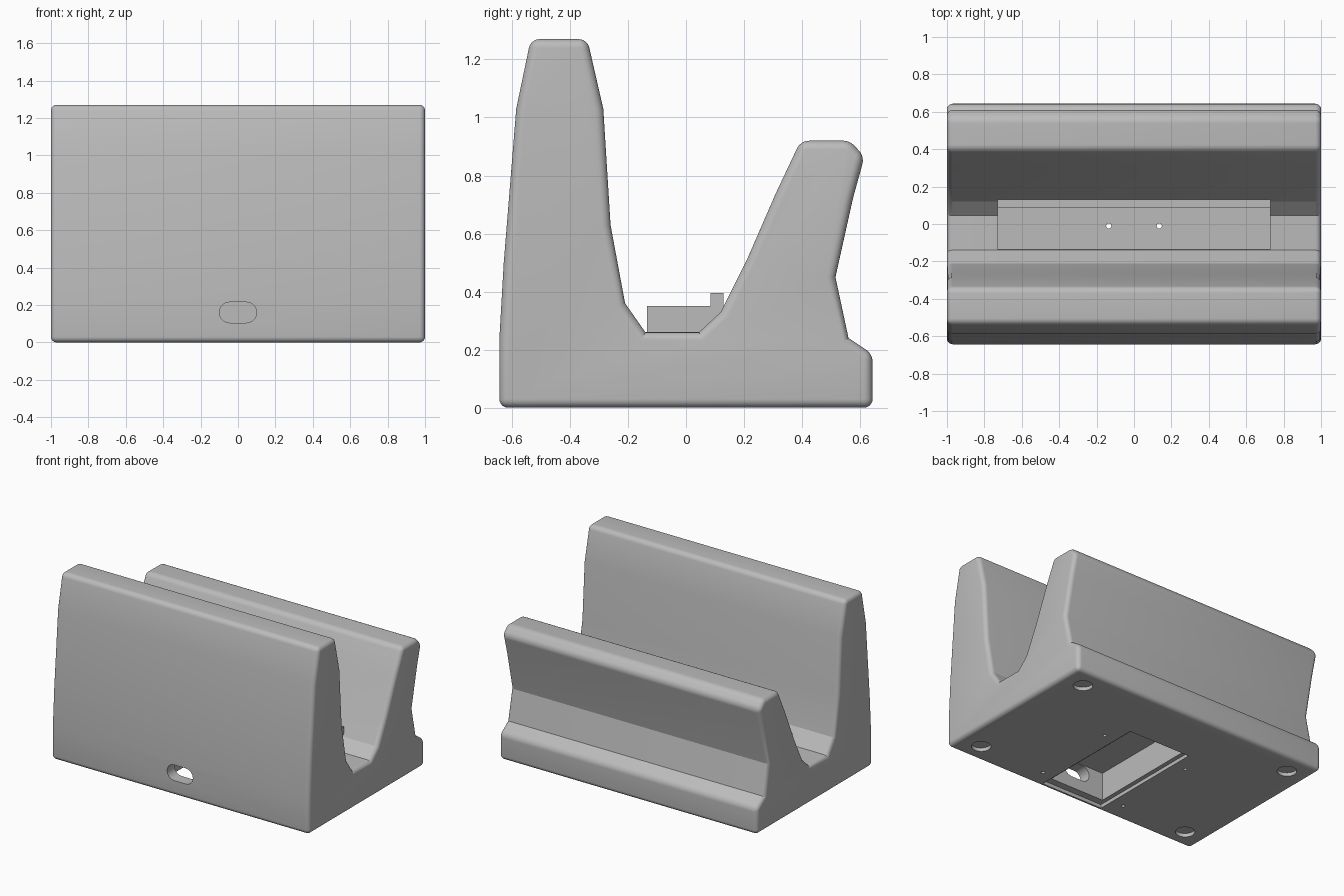
import bpy, bmesh, math
from mathutils import Matrix

cube = bpy.data.objects.get("Cube")
if cube:
    bpy.data.objects.remove(cube, do_unlink=True)

grey = bpy.data.materials.new("plain grey")
grey.use_nodes = True
grey.diffuse_color = (0.5, 0.5, 0.5, 1)
grey.node_tree.nodes["Principled BSDF"].inputs["Base Color"].default_value = (0.5, 0.5, 0.5, 1)


def finish(name, bm):
    bmesh.ops.recalc_face_normals(bm, faces=bm.faces)
    mesh = bpy.data.meshes.new(name)
    bm.to_mesh(mesh)
    bm.free()
    mesh.materials.append(grey)
    obj = bpy.data.objects.new(name, mesh)
    bpy.context.collection.objects.link(obj)
    return obj


def extrude_x(points, half):
    """Sweep a (y, z) profile along x from -half to half."""
    bm = bmesh.new()
    face = bm.faces.new([bm.verts.new((-half, y, z)) for y, z in points])
    res = bmesh.ops.extrude_face_region(bm, geom=[face])
    verts = [v for v in res["geom"] if isinstance(v, bmesh.types.BMVert)]
    bmesh.ops.translate(bm, verts=verts, vec=(2 * half, 0, 0))
    bmesh.ops.recalc_face_normals(bm, faces=bm.faces)
    return bm


def box(x, y0, y1, z0, z1):
    return finish("box_cutter", extrude_x([(y0, z0), (y1, z0), (y1, z1), (y0, z1)], x))


def cylinder(x, y, radius, z0, z1, sides=24):
    bm = bmesh.new()
    bmesh.ops.create_cone(bm, cap_ends=True, segments=sides, radius1=radius, radius2=radius,
                          depth=z1 - z0, matrix=Matrix.Translation((x, y, (z0 + z1) / 2)))
    return finish("round_cutter", bm)


def cable_slot(radius, reach, z):
    """Rounded slot running along y through the front wall."""
    bm = bmesh.new()
    ring = []
    for side in (1, -1):
        for i in range(13):
            a = math.pi * (i / 12 - 0.5)
            ring.append(bm.verts.new((side * (reach + radius * math.cos(a)), -0.8,
                                      z + side * radius * math.sin(a))))
    face = bm.faces.new(ring)
    res = bmesh.ops.extrude_face_region(bm, geom=[face])
    verts = [v for v in res["geom"] if isinstance(v, bmesh.types.BMVert)]
    bmesh.ops.translate(bm, verts=verts, vec=(0, 0.4, 0))
    return finish("cable_cutter", bm)


def cut(target, cutter):
    mod = target.modifiers.new("cut", "BOOLEAN")
    mod.operation = "DIFFERENCE"
    mod.solver = "EXACT"
    mod.object = cutter
    bpy.context.view_layer.objects.active = target
    bpy.ops.object.modifier_apply(modifier=mod.name)


def remove(cutters):
    for c in cutters:
        bpy.data.objects.remove(c, do_unlink=True)


# Stand body: tall front wall, trough and lower back wall
profile = [(-.643, 0), (.643, 0), (.643, .185), (.56, .24), (.515, .45), (.575, .72),
           (.615, .865), (.565, .92), (.395, .92), (.31, .74), (.21, .51), (.12, .33),
           (.045, .26), (-.14, .26), (-.21, .36), (-.26, .63), (-.285, 1.03),
           (-.34, 1.27), (-.535, 1.27), (-.585, 1.03), (-.628, .5), (-.643, .24)]
bm = extrude_x(profile, 1)


def rounded(edge):
    along_x = abs(edge.verts[0].co.x - edge.verts[1].co.x) > 1
    return not along_x or edge.calc_face_angle_signed() > math.radians(40)


bmesh.ops.bevel(bm, geom=[e for e in bm.edges if rounded(e)], offset=0.03,
                offset_type="OFFSET", segments=6, profile=0.5, affect="EDGES",
                clamp_overlap=False)
body = finish("stand_body", bm)

# Device rest in the trough, with a raised rear lip
rest = finish("device_rest", extrude_x(
    [(-.135, .24), (.13, .24), (.13, .395), (.085, .395), (.085, .35), (-.135, .35)], 0.73))

# Underside: lid rebate, cavity, cable slot, foot recesses and screw holes
cutters = [box(0.24, -0.61, 0.25, -0.1, 0.025), box(0.21, -0.56, 0.22, -0.1, 0.22),
           cable_slot(0.055, 0.045, 0.16)]
for sx in (-1, 1):
    for y in (-0.5, 0.5):
        cutters.append(cylinder(sx * 0.84, y, 0.062, -0.1, 0.025, 32))
    for y in (-0.5, 0.107):
        cutters.append(cylinder(sx * 0.33, y, 0.012, -0.1, 0.1, 12))
pins = [cylinder(sx * 0.135, -0.01, 0.014, -0.1, 0.6, 16) for sx in (-1, 1)]
for c in cutters + pins:
    cut(body, c)
for c in pins:
    cut(rest, c)
remove(cutters + pins)

# Smooth the rounded body and keep crisp edges
for obj in (body, rest):
    bpy.ops.object.select_all(action="DESELECT")
    obj.select_set(True)
    bpy.context.view_layer.objects.active = obj
    bpy.ops.object.shade_smooth_by_angle(angle=math.radians(19))
